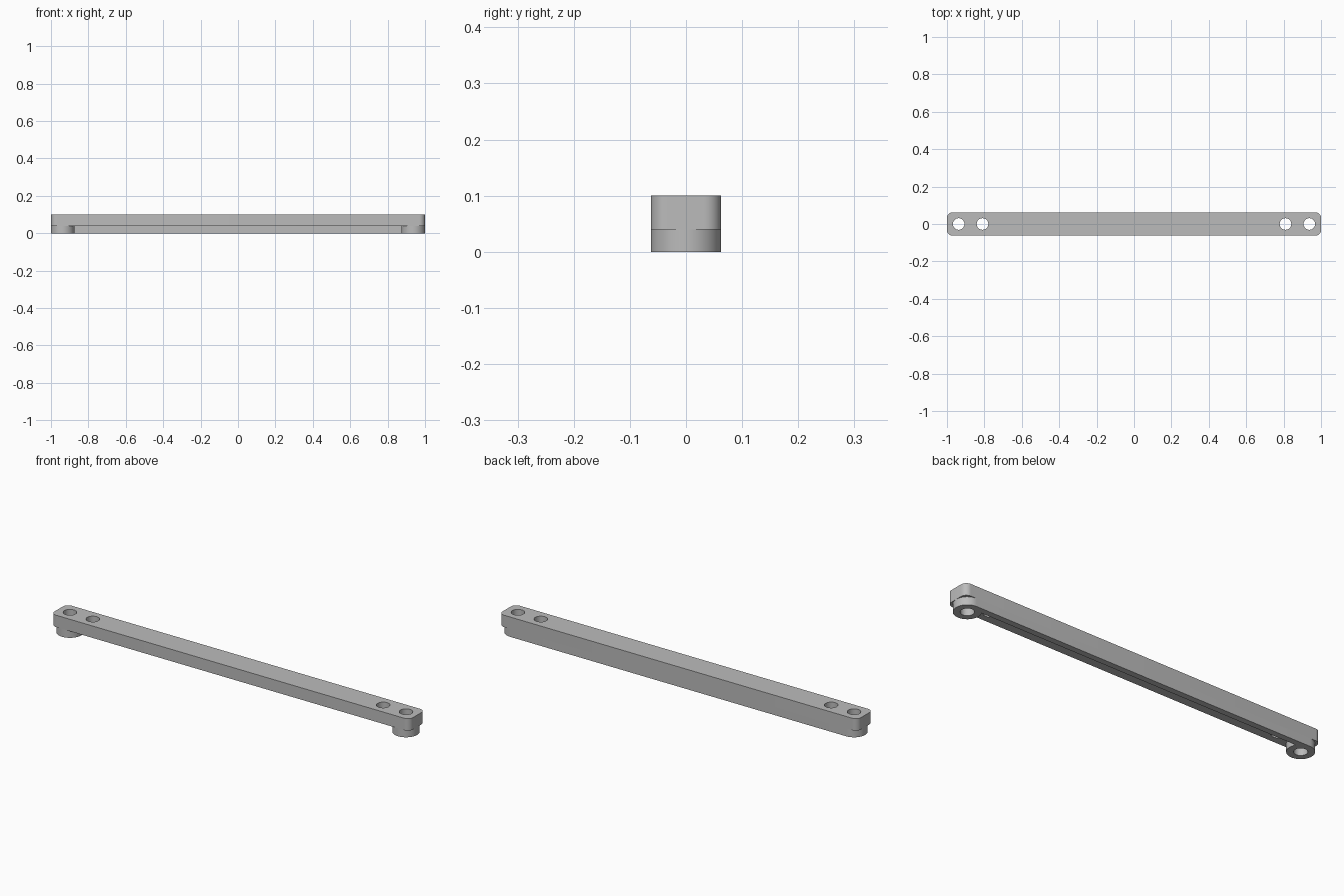
import bpy, bmesh
from math import cos, sin, pi, radians

cube = bpy.data.objects.get("Cube")
if cube:
    bpy.data.objects.remove(cube, do_unlink=True)

HALF_LENGTH, HALF_WIDTH = 1.0, 0.0625
STEP, TOP = 0.04, 0.10
BOSS_X = HALF_LENGTH - HALF_WIDTH
INNER_X = 0.81
HOLE_R, CORNER_R = 0.031, 0.03
RIB_INNER = 0.032

grey = bpy.data.materials.new("plain_grey")
grey.use_nodes = True
grey.diffuse_color = (0.5, 0.5, 0.5, 1)
grey.node_tree.nodes["Principled BSDF"].inputs["Base Color"].default_value = (0.5, 0.5, 0.5, 1)


def arc(cx, cy, r, start, end, steps):
    """Points from start to end angle, in degrees, both included."""
    angles = [radians(start + (end - start) * i / steps) for i in range(steps + 1)]
    return [(cx + r * cos(a), cy + r * sin(a)) for a in angles]


def hole(x):
    return arc(x, 0, HOLE_R, 0, 360, 40)[:-1]


def plate(name, loops, z0, z1):
    """Upright prism from an outline followed by its hole outlines."""
    bm = bmesh.new()
    rims = {z0: [], z1: []}
    for loop in loops:
        rings = {z: [bm.verts.new((x, y, z)) for x, y in loop] for z in (z0, z1)}
        low, high = rings[z0], rings[z1]
        for i in range(len(loop)):
            j = (i + 1) % len(loop)
            bm.faces.new((low[i], low[j], high[j], high[i]))
            for z in (z0, z1):
                rims[z].append(bm.edges.get((rings[z][i], rings[z][j])))
    for edges in rims.values():
        bmesh.ops.triangle_fill(bm, edges=edges, use_beauty=True)
    bmesh.ops.recalc_face_normals(bm, faces=bm.faces)
    mesh = bpy.data.meshes.new(name)
    bm.to_mesh(mesh)
    bm.free()
    mesh.materials.append(grey)
    mesh.shade_smooth()
    mesh.set_sharp_from_angle(angle=radians(30))
    obj = bpy.data.objects.new(name, mesh)
    bpy.context.collection.objects.link(obj)
    return obj


# Main bar: rounded rectangle with two holes at each end
cx, cy = HALF_LENGTH - CORNER_R, HALF_WIDTH - CORNER_R
outline = []
for start, sx, sy in ((0, 1, 1), (90, -1, 1), (180, -1, -1), (270, 1, -1)):
    outline += arc(sx * cx, sy * cy, CORNER_R, start, start + 90, 10)
holes = [hole(s * x) for s in (-1, 1) for x in (INNER_X, BOSS_X)]
plate("main_bar", [outline] + holes, STEP, TOP)

# Lower rail: round bosses at both ends joined by a rib along the back
right_end = arc(BOSS_X, 0, HALF_WIDTH, 90, -210, 54)
right_end[-1] = (right_end[-1][0], RIB_INNER)
left_end = [(-x, y) for x, y in reversed(right_end)]
plate("lower_rail", [right_end + left_end, hole(BOSS_X), hole(-BOSS_X)], 0, STEP)
